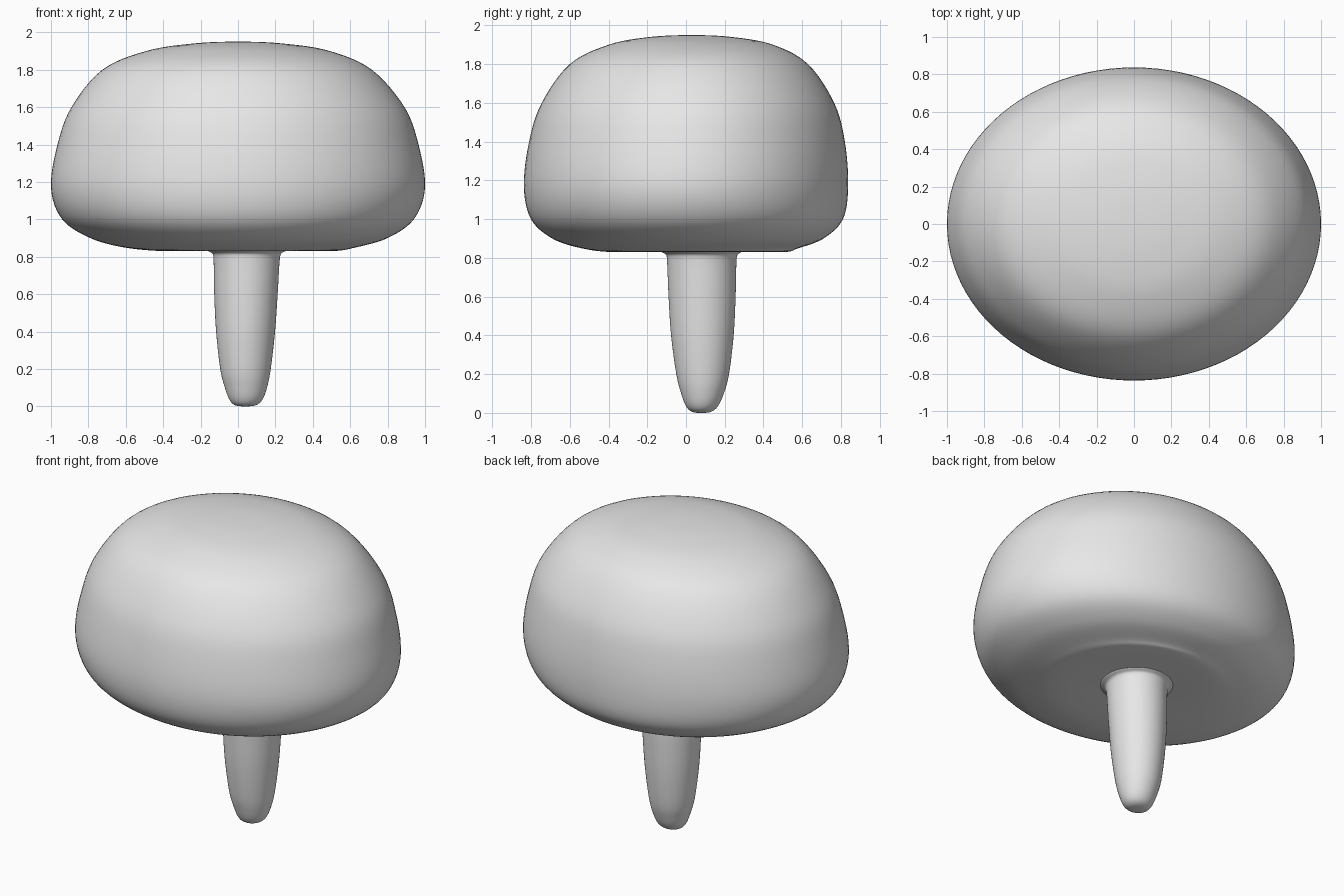
import bpy, bmesh, math

cube = bpy.data.objects.get("Cube")
if cube:
    bpy.data.objects.remove(cube, do_unlink=True)

grey = bpy.data.materials.new("plain_grey")
grey.use_nodes = True
GREY = (0.8, 0.8, 0.8, 1)
grey.diffuse_color = GREY
grey.node_tree.nodes["Principled BSDF"].inputs["Base Color"].default_value = GREY

SIDES, STEPS = 96, 6


def spline(a, b, c, d, t):
    return 0.5 * (2 * b + (c - a) * t + (2 * a - 5 * b + 4 * c - d) * t * t
                  + (3 * b - a - 3 * c + d) * t ** 3)


def mirrored(row):
    z, x0, x1, y0, y1 = row
    return (z, x1, x0, y1, y0)


def loft(name, rows):
    """Smooth closed body through oval rings (z, x min, x max, y min, y max)."""
    pts = [mirrored(rows[1])] + rows + [mirrored(rows[-2])]
    rings = [[spline(*v, s / STEPS) for v in zip(*pts[i:i + 4])]
             for i in range(len(rows) - 1) for s in range(STEPS)]
    rings.append(rows[-1])
    bm = bmesh.new()
    loops = []
    for z, x0, x1, y0, y1 in rings:
        loop = []
        for k in range(SIDES):
            a = 2 * math.pi * k / SIDES
            loop.append(bm.verts.new(((x0 + x1) / 2 + (x1 - x0) / 2 * math.cos(a),
                                      (y0 + y1) / 2 + (y1 - y0) / 2 * math.sin(a), z)))
        loops.append(loop)
    for low, high in zip(loops, loops[1:]):
        for k in range(SIDES):
            n = (k + 1) % SIDES
            bm.faces.new((low[k], low[n], high[n], high[k]))
    bmesh.ops.remove_doubles(bm, verts=bm.verts[:], dist=0.0001)
    bmesh.ops.recalc_face_normals(bm, faces=bm.faces[:])
    mesh = bpy.data.meshes.new(name)
    bm.to_mesh(mesh)
    bm.free()
    mesh.materials.append(grey)
    mesh.shade_smooth()
    obj = bpy.data.objects.new(name, mesh)
    bpy.context.collection.objects.link(obj)
    return obj


# Domed cap with a nearly flat underside
loft("cap", [
    (0.845, 0.03, 0.03, 0.05, 0.05),
    (0.835, -0.2, 0.22, -0.15, 0.22),
    (0.83, -0.4, 0.5, -0.38, 0.5),
    (0.85, -0.61, 0.63, -0.54, 0.58),
    (0.9, -0.79, 0.8, -0.69, 0.71),
    (1.0, -0.94, 0.94, -0.8, 0.81),
    (1.17, -1.0, 1.0, -0.837, 0.837),
    (1.4, -0.965, 0.965, -0.81, 0.82),
    (1.6, -0.89, 0.89, -0.745, 0.765),
    (1.8, -0.725, 0.715, -0.6, 0.63),
    (1.9, -0.49, 0.49, -0.4, 0.45),
    (1.94, -0.24, 0.24, -0.19, 0.24),
    (1.95, 0.0, 0.0, 0.03, 0.03),
])

# Tapered stem with a rounded foot and a flared joint
loft("stem", [
    (0.0, 0.04, 0.04, 0.08, 0.08),
    (0.006, -0.015, 0.095, 0.03, 0.13),
    (0.035, -0.045, 0.13, 0.0, 0.165),
    (0.1, -0.07, 0.155, -0.025, 0.195),
    (0.2, -0.095, 0.175, -0.05, 0.222),
    (0.4, -0.117, 0.198, -0.077, 0.246),
    (0.6, -0.127, 0.212, -0.09, 0.256),
    (0.77, -0.13, 0.222, -0.097, 0.26),
    (0.815, -0.135, 0.23, -0.102, 0.265),
    (0.845, -0.155, 0.25, -0.12, 0.28),
    (0.9, 0.05, 0.05, 0.08, 0.08),
])
